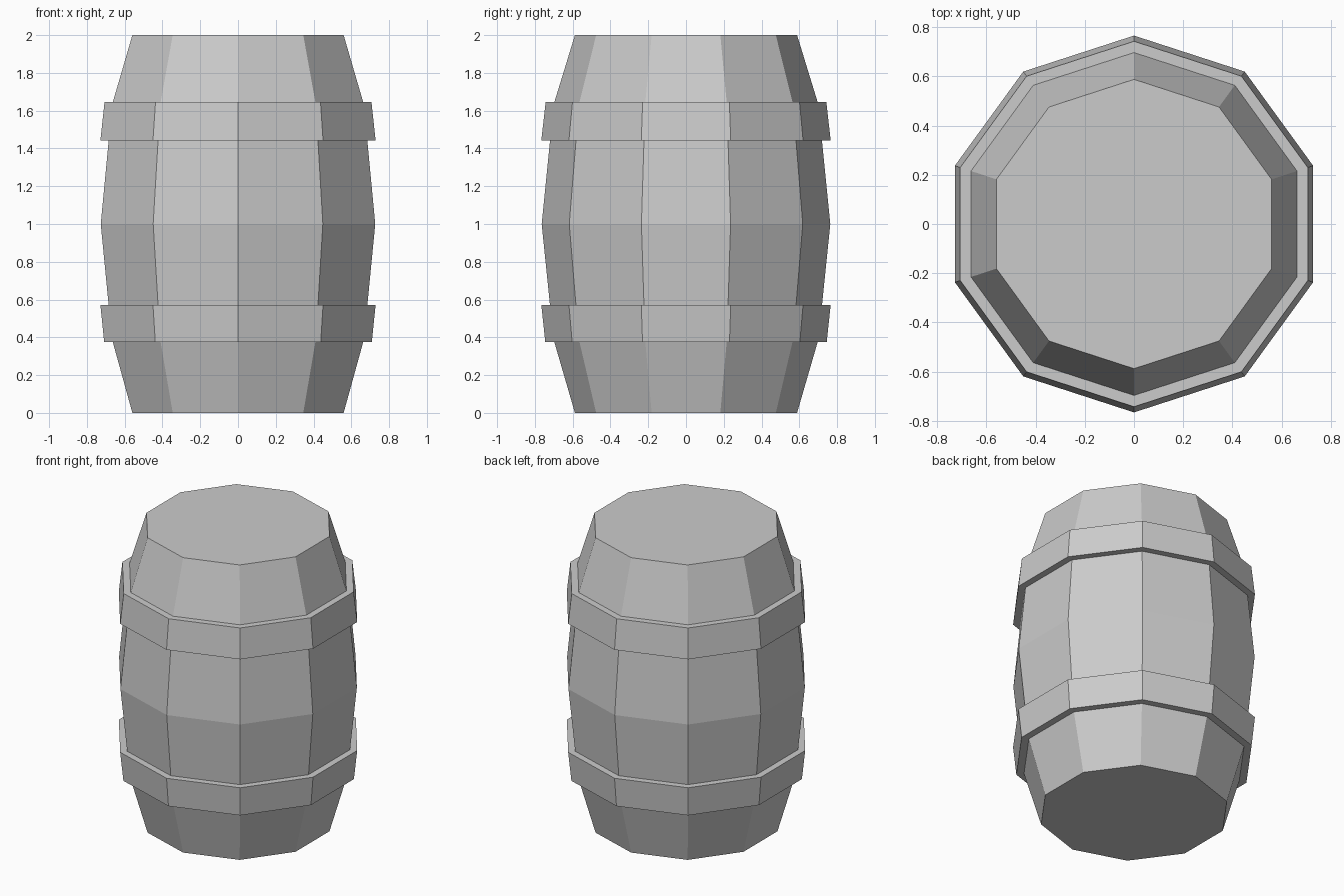
import bpy
import bmesh
import math

if "Cube" in bpy.data.objects:
    bpy.data.objects.remove(bpy.data.objects["Cube"])

SIDES = 10


def lathe(name, profile, ring=False):
    """Spin (radius, z) points around z; cap the ends, or close into a ring."""
    bm = bmesh.new()
    loops = []
    for r, z in profile:
        loops.append([bm.verts.new((r * math.sin(2 * math.pi * i / SIDES),
                                    -r * math.cos(2 * math.pi * i / SIDES), z))
                      for i in range(SIDES)])
    pairs = list(zip(loops, loops[1:]))
    if ring:
        pairs.append((loops[-1], loops[0]))
    else:
        bm.faces.new(loops[0])
        bm.faces.new(loops[-1])
    for a, b in pairs:
        for i in range(SIDES):
            j = (i + 1) % SIDES
            bm.faces.new((a[i], a[j], b[j], b[i]))
    bmesh.ops.recalc_face_normals(bm, faces=bm.faces[:])
    mesh = bpy.data.meshes.new(name)
    bm.to_mesh(mesh)
    bm.free()
    obj = bpy.data.objects.new(name, mesh)
    bpy.context.collection.objects.link(obj)
    return obj


# Bulging staves with flat lids
lathe("barrel_body", [(0.588, 0), (0.697, 0.375), (0.72, 0.57), (0.764, 1.0),
                      (0.72, 1.44), (0.697, 1.645), (0.588, 2.0)])

# Raised hoops, following the slope of the staves
for name, r0, z0, r1, z1 in (("lower_hoop", 0.745, 0.375, 0.766, 0.572),
                             ("upper_hoop", 0.766, 1.443, 0.743, 1.645)):
    lathe(name, [(r0, z0), (r1, z1), (r1 - 0.055, z1), (r0 - 0.055, z0)], ring=True)
